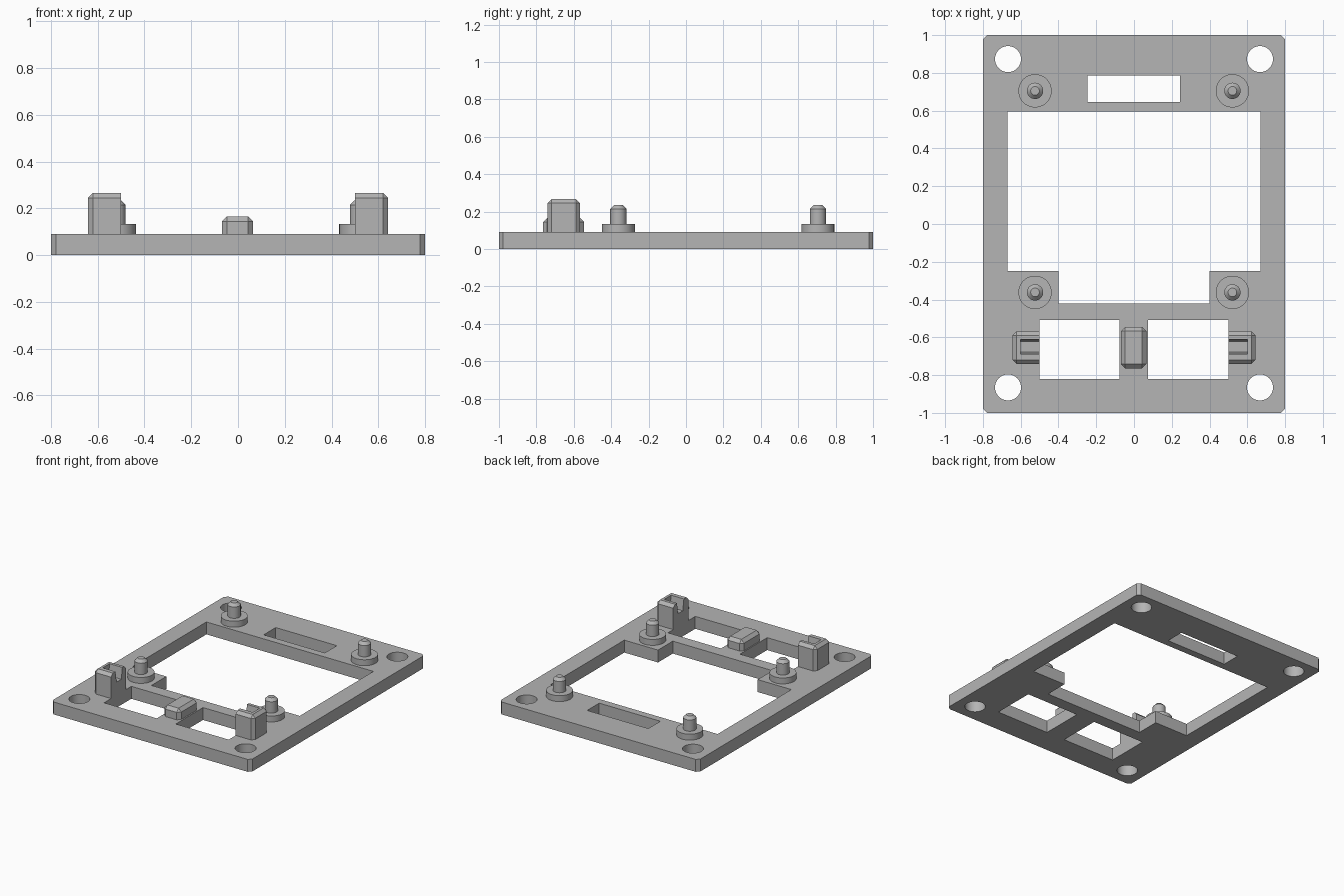
import bpy
import bmesh
from mathutils import Vector

old = bpy.data.objects.get("Cube")
if old:
    bpy.data.objects.remove(old, do_unlink=True)

grey = bpy.data.materials.new("light grey plastic")
grey.use_nodes = True
COLOUR = (0.46, 0.46, 0.46, 1)
grey.diffuse_color = COLOUR
grey.node_tree.nodes["Principled BSDF"].inputs["Base Color"].default_value = COLOUR

T = 0.09  # plate thickness


def finish(name, bm):
    """Turn a bmesh into a named grey object."""
    bmesh.ops.recalc_face_normals(bm, faces=bm.faces)
    mesh = bpy.data.meshes.new(name)
    bm.to_mesh(mesh)
    bm.free()
    mesh.materials.append(grey)
    obj = bpy.data.objects.new(name, mesh)
    bpy.context.collection.objects.link(obj)
    return obj


def box(name, lo, hi, chamfer=0, keep=None):
    """Box between two corners, chamfering edges whose midpoint passes keep."""
    lo, hi = Vector(lo), Vector(hi)
    bm = bmesh.new()
    bmesh.ops.create_cube(bm, size=1)
    for v in bm.verts:
        v.co = (lo + hi) / 2 + v.co * (hi - lo)
    if chamfer:
        edges = [e for e in bm.edges if keep((e.verts[0].co + e.verts[1].co) / 2)]
        bmesh.ops.bevel(bm, geom=edges, offset=chamfer, segments=1,
                        profile=0.5, affect='EDGES')
    return finish(name, bm)


def lathe(name, x, y, profile, sides=48):
    """Solid of revolution about a vertical axis from (radius, z) points."""
    bm = bmesh.new()
    verts = [bm.verts.new((r, 0, z)) for r, z in profile]
    edges = [bm.edges.new(pair) for pair in zip(verts, verts[1:])]
    bmesh.ops.spin(bm, geom=verts + edges, cent=(0, 0, 0), axis=(0, 0, 1),
                   angle=6.283185307, steps=sides)
    bmesh.ops.remove_doubles(bm, verts=bm.verts, dist=0.0001)
    bmesh.ops.translate(bm, verts=bm.verts, vec=(x, y, 0))
    return finish(name, bm)


def activate(obj):
    bpy.ops.object.select_all(action='DESELECT')
    obj.select_set(True)
    bpy.context.view_layer.objects.active = obj


def smooth(obj):
    activate(obj)
    bpy.ops.object.shade_smooth_by_angle(angle=0.5)


def cut(obj, cutter):
    """Subtract the cutter, then delete it."""
    cutter.hide_render = True
    mod = obj.modifiers.new("cut", 'BOOLEAN')
    mod.operation = 'DIFFERENCE'
    mod.solver = 'EXACT'
    mod.object = cutter
    activate(obj)
    bpy.ops.object.modifier_apply(modifier=mod.name)
    bpy.data.objects.remove(cutter, do_unlink=True)


# Base plate with chamfered vertical corners
plate = box("base_plate", (-0.8, -1, 0), (0.8, 1, T), 0.022,
            lambda m: abs(m.x) > 0.79 and abs(m.y) > 0.99)

# Rectangular openings: main window, its lower step, slot, twin windows
openings = [(-0.67, -0.25, 0.67, 0.595), (-0.4, -0.42, 0.4, -0.2),
            (-0.247, 0.647, 0.243, 0.785),
            (-0.5, -0.82, -0.077, -0.508), (0.075, -0.82, 0.5, -0.508)]
for x0, y0, x1, y1 in openings:
    cut(plate, box("opening_cutter", (x0, y0, -0.1), (x1, y1, 0.2)))

# Corner mounting holes
for x in (-0.667, 0.667):
    for y in (-0.865, 0.873):
        cut(plate, lathe("hole_cutter", x, y,
                         [(0, -0.1), (0.069, -0.1), (0.069, 0.2), (0, 0.2)]))
smooth(plate)

# Standoffs: wide collar with a chamfered locating pin
for side, x in (("right", -0.524), ("left", 0.521)):
    for end, y in (("front", -0.362), ("back", 0.705)):
        smooth(lathe(f"{end}_{side}_standoff", x, y,
                     [(0, T - 0.01), (0.088, T - 0.01), (0.088, 0.133),
                      (0.043, 0.133), (0.043, 0.215), (0.023, 0.235),
                      (0, 0.235)]))

# Chamfered block between the twin windows
box("centre_block", (-0.069, -0.764, T), (0.065, -0.545, 0.166), 0.022,
    lambda m: m.z > T + 0.01)

# End supports, each with a tapered groove open toward the middle
for side, s in (("right", -1), ("left", 1)):
    xs = sorted((s * 0.5, s * 0.642))
    support = box(f"{side}_support", (xs[0], -0.74, T), (xs[1], -0.568, 0.266),
                  0.021, lambda m: m.z > T + 0.01 and abs(m.x) > 0.51)
    xs = sorted((s * 0.45, s * 0.602))
    groove = box("groove_cutter", (xs[0], -0.692, 0.185), (xs[1], -0.608, 0.285))
    for v in groove.data.vertices:
        if v.co.z < 0.2:
            v.co.y = -0.65 + (v.co.y + 0.65) * 0.65
    cut(support, groove)
